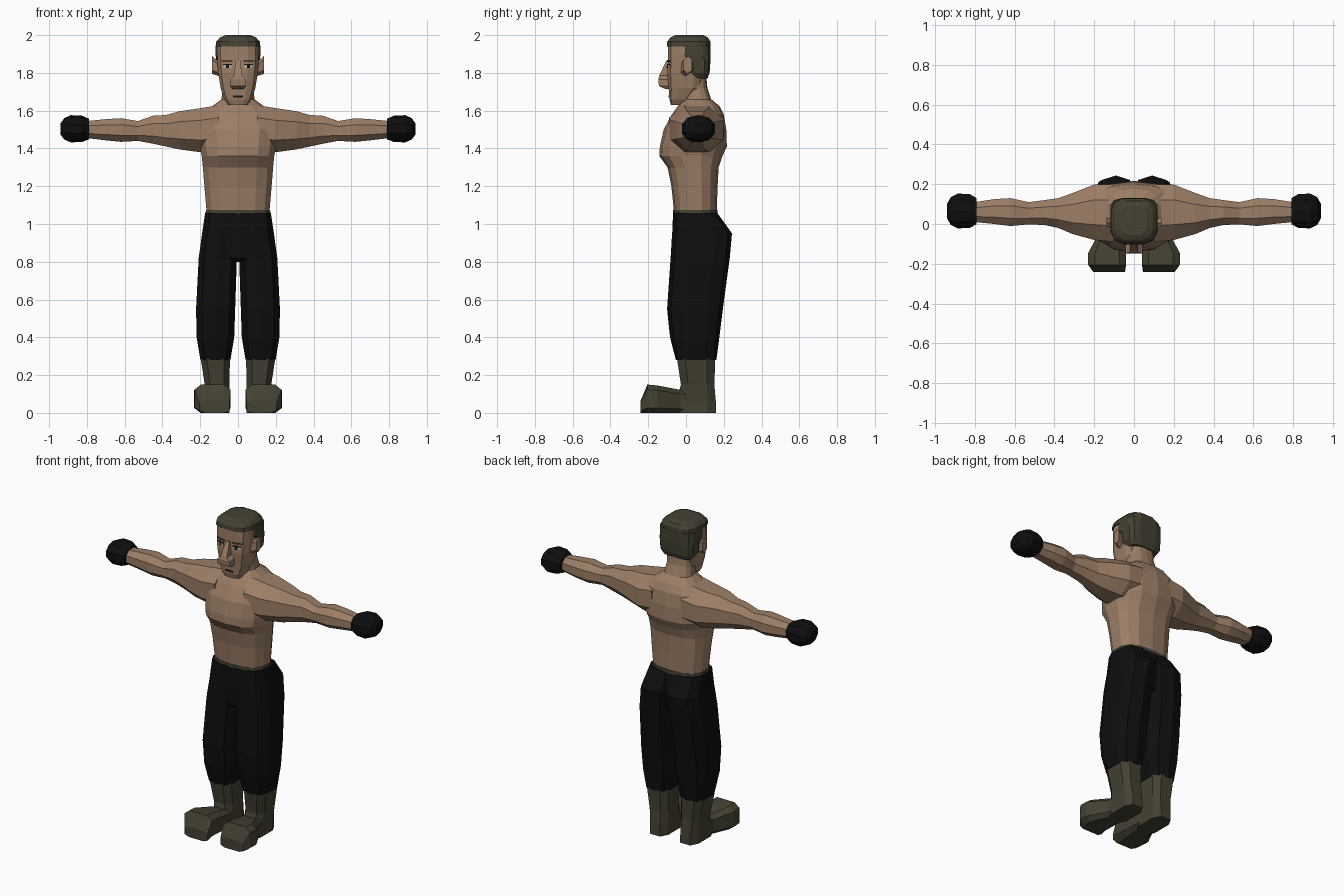
import bpy, bmesh, math
from mathutils import Vector
from mathutils.bvhtree import BVHTree


def material(name, r, g, b):
    m = bpy.data.materials.new(name)
    m.diffuse_color = (r, g, b, 1)
    return m


SKIN = material("skin", 0.33, 0.21, 0.135)
OLIVE = material("dark olive", 0.058, 0.053, 0.032)
BLACK = material("black cloth", 0.0045, 0.0045, 0.0045)
WHITE = material("eye white", 0.45, 0.42, 0.38)
DARK = material("dark line", 0.008, 0.006, 0.005)


def finish(name, bm, mat, mirror):
    bmesh.ops.recalc_face_normals(bm, faces=bm.faces)
    me = bpy.data.meshes.new(name)
    bm.to_mesh(me)
    bm.free()
    me.materials.append(mat)
    ob = bpy.data.objects.new(name, me)
    bpy.context.collection.objects.link(ob)
    if mirror:
        mod = ob.modifiers.new("Mirror", 'MIRROR')
        mod.use_mirror_merge = False
    return ob


def loft(name, mat, axis, stations, n=12, e=2.6, mirror=False):
    """Skin a row of rounded-box rings; station = (t, a0, a1, b0, b1)."""
    def rnd(v):
        return math.copysign(abs(v) ** (2 / e), v)
    top = rnd(math.cos(math.pi / n))
    bm = bmesh.new()
    rings = []
    for t, a0, a1, b0, b1 in stations:
        ring = []
        for i in range(n):
            w = 2 * math.pi * (i + 0.5) / n
            a = (a0 + a1) / 2 + (a1 - a0) / 2 * rnd(math.cos(w)) / top
            b = (b0 + b1) / 2 + (b1 - b0) / 2 * rnd(math.sin(w)) / top
            co = {'x': (t, a, b), 'y': (a, t, b), 'z': (a, b, t)}[axis]
            ring.append(bm.verts.new(co))
        rings.append(ring)
    for r, s in zip(rings, rings[1:]):
        for i in range(n):
            j = (i + 1) % n
            bm.faces.new((r[i], r[j], s[j], s[i]))
    bm.faces.new(rings[0])
    bm.faces.new(rings[-1])
    return finish(name, bm, mat, mirror)


def sym(rows):
    """Rows (z, half width, y0, y1) centred on x = 0."""
    return [(z, -x, x, y0, y1) for z, x, y0, y1 in rows]


# torso and neck
loft("torso", SKIN, 'z', sym([
    (1.05, .165, -.06, .16), (1.20, .178, -.075, .165), (1.30, .186, -.095, .17),
    (1.36, .192, -.138, .19), (1.41, .202, -.135, .213), (1.50, .212, -.115, .21),
    (1.58, .20, -.072, .197), (1.625, .135, -.04, .175), (1.66, .088, -.015, .132),
    (1.72, .08, -.01, .112), (1.80, .08, -.01, .105)]), n=14)

# arms and hands
loft("arm", SKIN, 'x', [
    (.10, -.09, .20, 1.385, 1.63), (.20, -.08, .198, 1.38, 1.613),
    (.31, -.05, .155, 1.395, 1.597), (.38, -.02, .13, 1.41, 1.577),
    (.45, -.005, .12, 1.425, 1.573), (.53, -.002, .11, 1.44, 1.545),
    (.62, -.01, .13, 1.435, 1.56), (.70, 0, .125, 1.443, 1.555),
    (.80, .01, .11, 1.455, 1.545)], n=8, e=2.2, mirror=True)
loft("hand", BLACK, 'x', [
    (.79, 0, .13, 1.45, 1.555), (.825, -.02, .15, 1.438, 1.57),
    (.885, -.022, .153, 1.435, 1.573), (.92, -.005, .135, 1.45, 1.558),
    (.94, .03, .1, 1.475, 1.53)], n=10, e=2.2, mirror=True)

# belt, pelvis and trouser legs
loft("belt", OLIVE, 'z', sym([(1.053, .172, -.067, .165),
                              (1.074, .170, -.066, .164)]), n=14)
loft("pelvis", BLACK, 'z', sym([
    (1.058, .172, -.067, .164), (.95, .187, -.07, .19), (.82, .10, -.07, .17),
    (.80, .05, -.05, .15)]), n=14, e=3)
loft("trouser_leg", BLACK, 'z', [
    (1.058, .0, .174, -.06, .162), (.95, -.008, .19, -.068, .238),
    (.82, .006, .208, -.076, .226), (.55, .015, .222, -.095, .19),
    (.40, .02, .219, -.08, .172), (.28, .04, .199, -.05, .157)],
    n=10, e=2.8, mirror=True)

# boots
loft("boot_shaft", OLIVE, 'z', [
    (.285, .043, .197, -.047, .155), (.15, .045, .176, -.027, .15),
    (.06, .045, .166, -.05, .158), (0, .045, .166, -.06, .16)],
    n=8, e=3.2, mirror=True)
loft("boot_foot", OLIVE, 'y', [
    (-.24, .045, .205, 0, .065), (-.205, .04, .23, 0, .15),
    (-.15, .04, .232, 0, .145), (-.03, .042, .17, 0, .122),
    (.06, .05, .16, 0, .12)], n=8, e=4, mirror=True)

# head
head = loft("head", SKIN, 'z', sym([
    (1.63, .052, -.08, .0), (1.66, .072, -.088, .03), (1.72, .092, -.092, .08),
    (1.80, .105, -.098, .10), (1.86, .109, -.096, .11), (1.945, .111, -.096, .115)]),
    n=12, e=3.5)
loft("nose", SKIN, 'z', sym([
    (1.865, .014, -.104, -.08), (1.785, .02, -.142, -.08), (1.765, .042, -.147, -.08),
    (1.73, .042, -.143, -.08), (1.715, .03, -.11, -.08)]), n=4)
loft("ear", SKIN, 'x', [(.095, -.03, .02, 1.785, 1.85),
                        (.138, -.012, .032, 1.80, 1.885)], n=6, mirror=True)

# cropped hair: crown, back and sideburns
loft("hair_crown", OLIVE, 'z', sym([
    (1.94, .118, -.102, .13), (1.965, .116, -.10, .129), (1.988, .095, -.082, .116),
    (2.0, .065, -.055, .09)]), n=12, e=3.2)
loft("hair_back", OLIVE, 'z', sym([
    (1.77, .092, .02, .114), (1.80, .112, .01, .125), (1.87, .117, .0, .13),
    (1.89, .118, -.035, .13), (1.945, .118, -.035, .13)]), n=12, e=3.8)

# painted face details, wrapped onto the head
hull = BVHTree.FromPolygons([v.co for v in head.data.vertices],
                            [p.vertices for p in head.data.polygons])


def decal(name, mat, x0, x1, z0, z1, lift, mirror=True):
    bm = bmesh.new()
    cols = []
    for i in range(7):
        x = x0 + (x1 - x0) * i / 6
        col = []
        for z in (z0, z1):
            hit = hull.ray_cast(Vector((x, -1, z)), Vector((0, 1, 0)))[0]
            y = hit.y if hit else -.09
            col.append(bm.verts.new((x, y - lift, z)))
        cols.append(col)
    for p, q in zip(cols, cols[1:]):
        bm.faces.new((p[0], q[0], q[1], p[1]))
    ext = bmesh.ops.extrude_face_region(bm, geom=bm.faces[:])
    for v in ext['geom']:
        if isinstance(v, bmesh.types.BMVert):
            v.co.y += lift + .002
    return finish(name, bm, mat, mirror)


decal("eye", WHITE, .034, .078, 1.826, 1.842, .003)
decal("iris", DARK, .048, .063, 1.826, 1.842, .005)
decal("eyelid_line", DARK, .032, .08, 1.842, 1.848, .005)
decal("eyebrow", OLIVE, .028, .084, 1.858, 1.868, .004)
decal("mouth", DARK, -.027, .027, 1.671, 1.68, .003, mirror=False)
